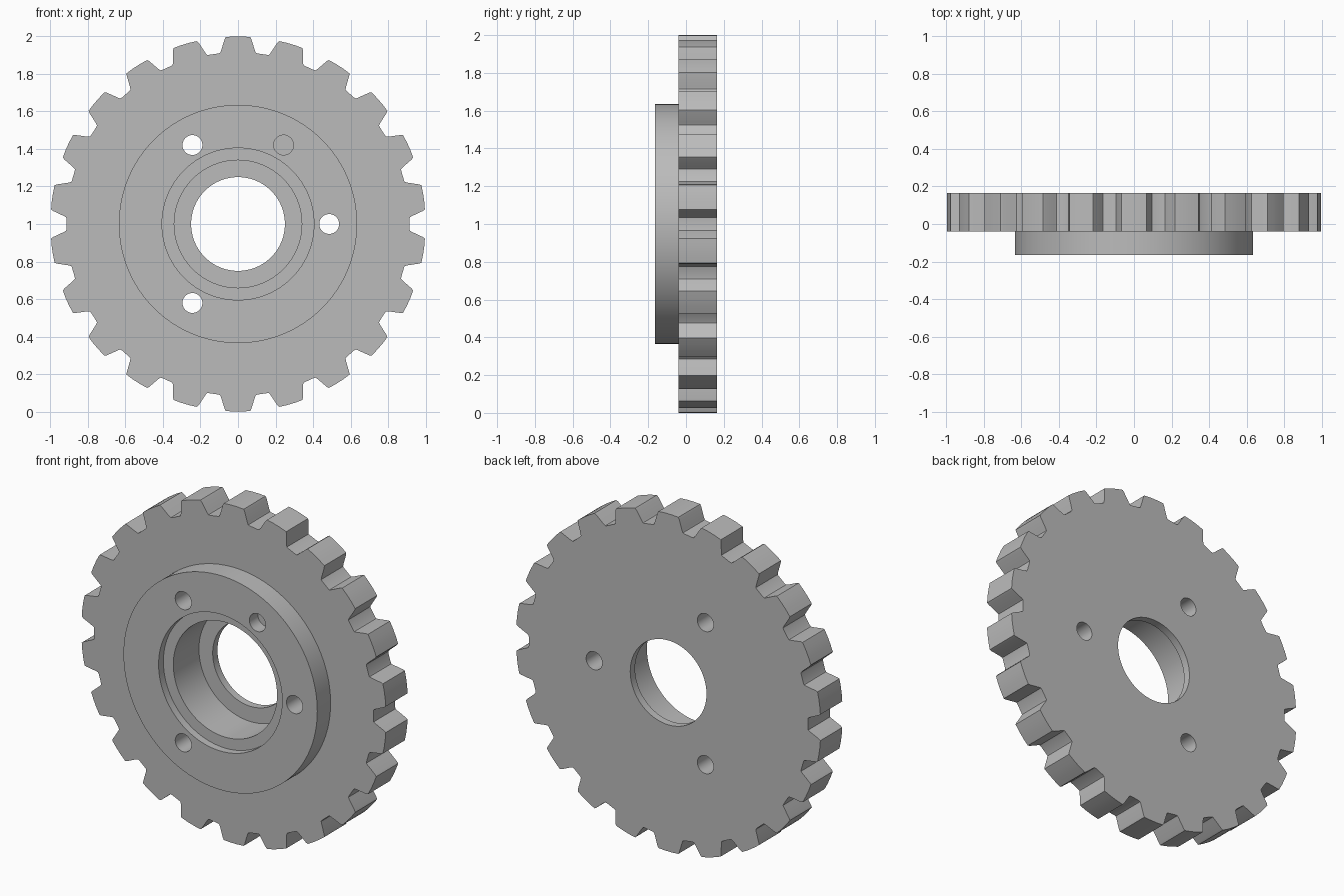
import bpy
import bmesh
from math import sin, cos, pi, radians
from mathutils import Matrix, Vector

if "Cube" in bpy.data.objects:
    bpy.data.objects.remove(bpy.data.objects["Cube"], do_unlink=True)

TEETH = 22
FRONT, SHOULDER, BACK = -0.165, -0.04, 0.165   # depths along y
CENTRE = Vector((0, 0, 1))

steel = bpy.data.materials.new("plain grey")
steel.use_nodes = True
steel.diffuse_color = (0.5, 0.5, 0.5, 1)
steel.node_tree.nodes["Principled BSDF"].inputs["Base Color"].default_value = (0.5, 0.5, 0.5, 1)


def prism(name, outline, y0, y1):
    """Extrude an x-z outline around the wheel centre from y0 to y1."""
    bm = bmesh.new()
    face = bm.faces.new([bm.verts.new((x, y0, 1 + z)) for x, z in outline])
    moved = bmesh.ops.extrude_face_region(bm, geom=[face])["geom"]
    bmesh.ops.translate(bm, vec=(0, y1 - y0, 0),
                        verts=[v for v in moved if isinstance(v, bmesh.types.BMVert)])
    bmesh.ops.recalc_face_normals(bm, faces=bm.faces)
    mesh = bpy.data.meshes.new(name)
    bm.to_mesh(mesh)
    bm.free()
    mesh.materials.append(steel)
    obj = bpy.data.objects.new(name, mesh)
    bpy.context.collection.objects.link(obj)
    return obj


def disc(name, radius, y0, y1, x=0, z=0, sides=96):
    ring = [2 * pi * i / sides for i in range(sides)]
    return prism(name, [(x + radius * cos(a), z + radius * sin(a)) for a in ring], y0, y1)


# Toothed rim: half a tooth as (degrees from tooth centre, radius), mirrored
half = [(1.3, 1.0), (3.75, 0.999), (4.15, 0.988), (5.55, 0.929), (5.95, 0.917), (6.6, 0.915)]
tooth = [(-a, r) for a, r in reversed(half)] + half
outline = []
for i in range(TEETH):
    for a, r in tooth:
        t = 2 * pi * i / TEETH + radians(a)
        outline.append((r * sin(t), r * cos(t)))
wheel = prism("toothed_wheel", outline, SHOULDER, BACK)

# Hub joined to the front, then stepped bore and bolt holes cut away
steps = [("UNION", disc("hub", 0.635, FRONT, SHOULDER + 0.06, sides=128)),
         ("DIFFERENCE", disc("bore_cutter", 0.25, -0.5, 0.5)),
         ("DIFFERENCE", disc("counterbore_cutter", 0.34, -0.5, BACK - 0.045)),
         ("DIFFERENCE", disc("recess_cutter", 0.405, -0.5, FRONT + 0.045))]
for angle, end in ((0, 0.5), (60, FRONT + 0.08), (120, 0.5), (240, 0.5)):
    a = radians(angle)
    steps.append(("DIFFERENCE", disc("bolt_hole_cutter", 0.053, -0.5, end,
                                     0.486 * cos(a), 0.486 * sin(a), 40)))
for operation, tool in steps:
    tool.hide_render = True
    mod = wheel.modifiers.new(tool.name, "BOOLEAN")
    mod.operation, mod.object, mod.solver = operation, tool, "EXACT"

# Bake the cuts and drop the helpers
bpy.context.view_layer.update()
graph = bpy.context.evaluated_depsgraph_get()
baked = bpy.data.meshes.new_from_object(wheel.evaluated_get(graph))
wheel.modifiers.clear()
wheel.data = baked
for _, tool in steps:
    bpy.data.objects.remove(tool, do_unlink=True)

bpy.ops.object.select_all(action="DESELECT")
wheel.select_set(True)
bpy.context.view_layer.objects.active = wheel
bpy.ops.object.shade_smooth_by_angle(angle=radians(25))
